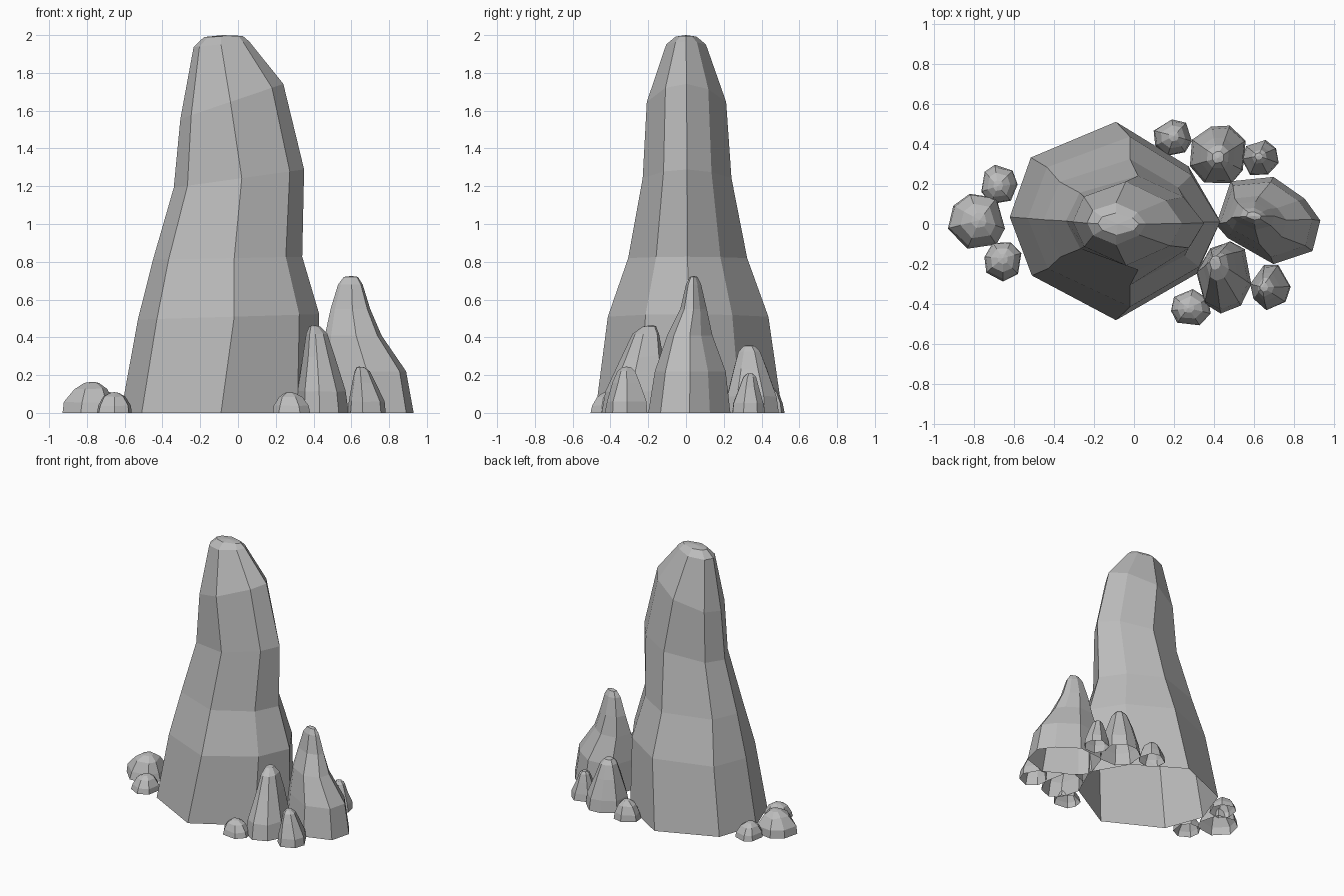
import bpy
import math
import random

cube = bpy.data.objects.get("Cube")
if cube:
    bpy.data.objects.remove(cube, do_unlink=True)

random.seed(4)

stone = bpy.data.materials.new("stone grey")
stone.use_nodes = True
GREY = (0.5, 0.5, 0.5, 1)
stone.diffuse_color = GREY
stone.node_tree.nodes["Principled BSDF"].inputs["Base Color"].default_value = GREY


def loft(name, rings, tip):
    """Skin rings of equal length upward and close them at a tip; the base stays open."""
    n = len(rings[0])
    verts = [p for ring in rings for p in ring] + [tip]
    faces = []
    for r in range(len(rings) - 1):
        for i in range(n):
            j = (i + 1) % n
            faces.append((r * n + i, r * n + j, r * n + n + j, r * n + n + i))
    last = (len(rings) - 1) * n
    faces += [(last + i, last + (i + 1) % n, len(verts) - 1) for i in range(n)]
    mesh = bpy.data.meshes.new(name)
    mesh.from_pydata(verts, [], faces)
    mesh.materials.append(stone)
    obj = bpy.data.objects.new(name, mesh)
    bpy.context.collection.objects.link(obj)
    return obj


# Main spire: eight-sided plan, each level (z, tilt, left, right, ridge x, half depth)
PLAN = [(-1, 0.04), (-0.79, -0.55), (None, -1), (0.78, -0.53),
        (1, 0), (0.7, 0.55), (None, 1), (-0.8, 0.64)]
LEVELS = [
    (0.00, 0.00, -0.62, 0.43, -0.09, 0.495),
    (0.51, 0.03, -0.53, 0.43, -0.02, 0.425),
    (0.82, 0.02, -0.45, 0.34, -0.02, 0.315),
    (1.24, 0.14, -0.34, 0.35, 0.02, 0.235),
    (1.66, 0.34, -0.305, 0.24, -0.04, 0.21),
    (1.96, 0.10, -0.235, 0.06, -0.09, 0.105),
    (1.995, 0.03, -0.18, 0.025, -0.09, 0.055),
]
rings = []
for z, tilt, left, right, ridge, depth in LEVELS:
    mid, half = (left + right) / 2, (right - left) / 2
    ring = []
    for u, v in PLAN:
        x = ridge if u is None else mid + u * half
        ring.append((x, v * depth + 0.015 * (1 - z / 2), z + tilt * x))
    rings.append(ring)
loft("main_spire", rings, (-0.08, 0, 2.0))

# Secondary spire: irregular outline, each level (z, left, right, front, back)
OUTLINE = [(-1, -0.1), (-0.78, -0.4), (0.1, -1), (0.85, -0.7),
           (1, 0), (0.7, 0.5), (0.1, 1), (-0.72, 0.9)]
rings = []
for z, left, right, front, back in [
    (0.00, 0.41, 0.93, -0.20, 0.235),
    (0.22, 0.43, 0.89, -0.165, 0.21),
    (0.41, 0.46, 0.76, -0.10, 0.14),
    (0.55, 0.49, 0.70, -0.03, 0.11),
    (0.68, 0.53, 0.66, 0.00, 0.08),
    (0.72, 0.56, 0.635, 0.02, 0.06),
]:
    cx, cy = (left + right) / 2, (front + back) / 2
    rings.append([(cx + u * (right - left) / 2, cy + v * (back - front) / 2, z)
                  for u, v in OUTLINE])
loft("secondary_spire", rings, (0.6, 0.04, 0.725))

# Small rocks: radius and height fractions for a pointed and a rounded shape
POINTED = [(1, 0), (0.93, 0.25), (0.62, 0.65), (0.4, 0.9), (0.2, 0.985)]
ROUNDED = [(1, 0), (0.92, 0.35), (0.62, 0.78), (0.27, 0.96)]


def small_rock(name, centre, radius, apex, profile, sides=7):
    turn = random.uniform(0, math.tau)
    spokes = [(turn + math.tau * (i + random.uniform(-0.18, 0.18)) / sides,
               random.uniform(0.96, 1.08)) for i in range(sides)]
    rings = []
    for scale, level in profile:
        lean = 1 - scale
        ring = []
        for angle, reach in spokes:
            wobble = reach * (1 + random.uniform(-0.05, 0.05) * (level > 0))
            ring.append((
                centre[0] + (apex[0] - centre[0]) * lean + radius[0] * scale * wobble * math.cos(angle),
                centre[1] + (apex[1] - centre[1]) * lean + radius[1] * scale * wobble * math.sin(angle),
                apex[2] * level * (1 + random.uniform(-0.06, 0.02) * (level < 0.9))))
        rings.append(ring)
    loft(name, rings, apex)


small_rock("front_tall_rock", (0.455, -0.265), (0.135, 0.18), (0.395, -0.175, 0.465), POINTED, 8)
small_rock("front_pointed_rock", (0.68, -0.315), (0.1, 0.12), (0.64, -0.315, 0.245), POINTED)
small_rock("front_pebble", (0.28, -0.42), (0.1, 0.09), (0.27, -0.42, 0.11), ROUNDED)
small_rock("right_front_pebble", (-0.655, -0.18), (0.095, 0.1), (-0.655, -0.17, 0.11), ROUNDED)
small_rock("right_boulder", (-0.785, 0.01), (0.15, 0.14), (-0.77, 0.02, 0.165), ROUNDED)
small_rock("right_back_pebble", (-0.675, 0.195), (0.088, 0.1), (-0.68, 0.19, 0.11), ROUNDED)
small_rock("back_pebble", (0.195, 0.43), (0.1, 0.088), (0.2, 0.44, 0.14), ROUNDED)
small_rock("back_tall_rock", (0.42, 0.345), (0.148, 0.148), (0.42, 0.33, 0.36), POINTED, 8)
small_rock("back_pointed_rock", (0.63, 0.33), (0.093, 0.092), (0.62, 0.34, 0.21), POINTED)
